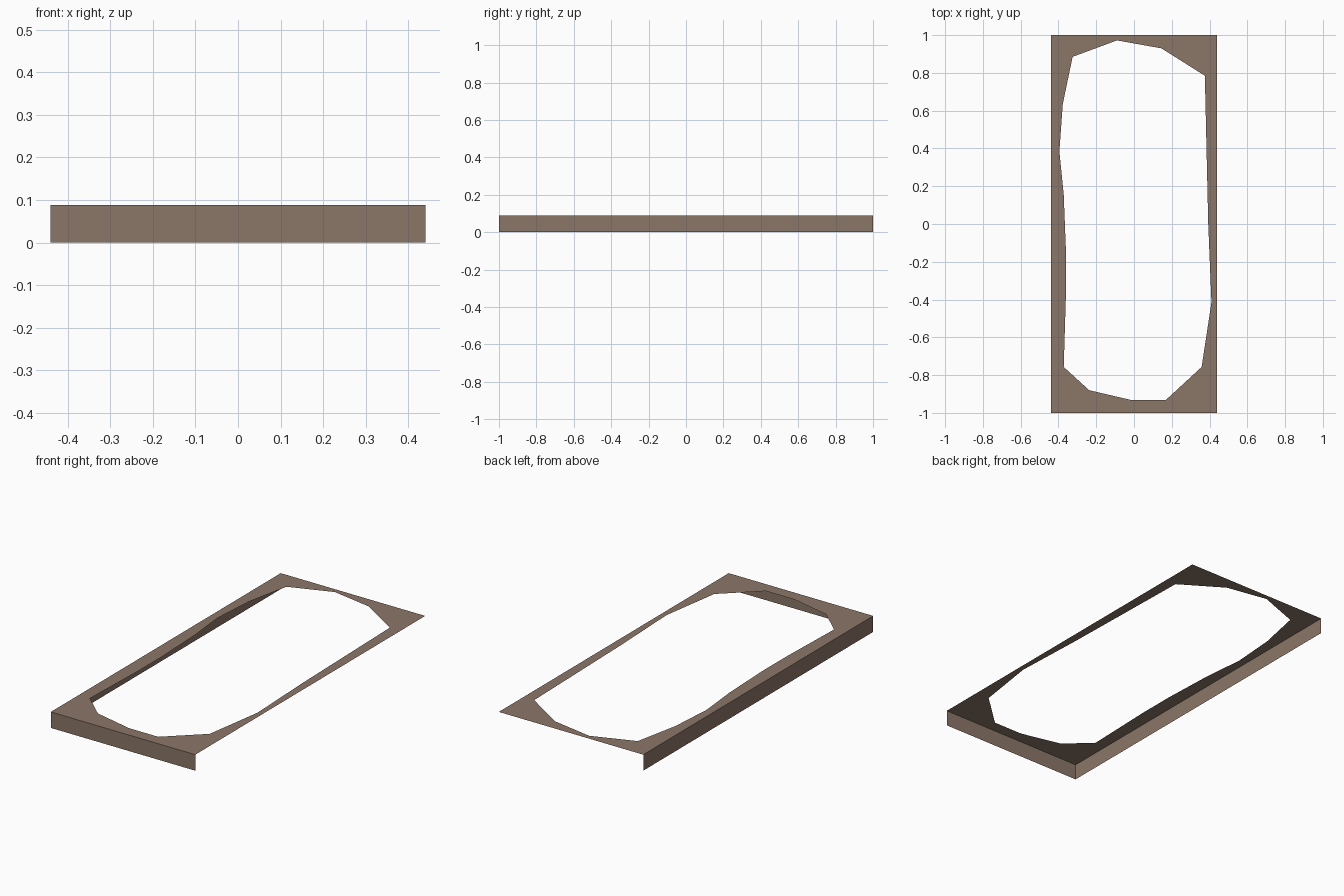
import bpy, bmesh

if "Cube" in bpy.data.objects:
    bpy.data.objects.remove(bpy.data.objects["Cube"])

W, L, H = 0.44, 1.0, 0.088   # half width, half length, height

brown = bpy.data.materials.new("dull_brown")
brown.diffuse_color = (0.258, 0.184, 0.138, 1)
brown.use_nodes = True
brown.node_tree.nodes["Principled BSDF"].inputs["Base Color"].default_value = brown.diffuse_color


def add_object(name, bm):
    mesh = bpy.data.meshes.new(name)
    bm.to_mesh(mesh)
    bm.free()
    mesh.materials.append(brown)
    bpy.context.collection.objects.link(bpy.data.objects.new(name, mesh))


def add_loop(bm, points):
    verts = [bm.verts.new((x, y, H)) for x, y in points]
    return [bm.edges.new((a, b)) for a, b in zip(verts, verts[1:] + verts[:1])]


def add_wall(name, a, b):
    # single-sided vertical sheet from the ground up to the rim
    bm = bmesh.new()
    bm.faces.new([bm.verts.new(p) for p in
                  ((*a, 0), (*b, 0), (*b, H), (*a, H))])
    add_object(name, bm)


# flat top rim with an irregular opening
outer = [(-W, -L), (W, -L), (W, L), (-W, L)]
hole = [(-0.09, 0.972), (0.145, 0.93), (0.375, 0.785), (0.393, 0.0),
        (0.41, -0.415), (0.358, -0.757), (0.167, -0.933), (-0.01, -0.933),
        (-0.237, -0.88), (-0.372, -0.757), (-0.36, -0.36), (-0.36, -0.15),
        (-0.372, 0.155), (-0.395, 0.385), (-0.377, 0.635), (-0.325, 0.885)]
bm = bmesh.new()
edges = add_loop(bm, outer) + add_loop(bm, hole)
bmesh.ops.triangle_fill(bm, edges=edges, use_beauty=True, normal=(0, 0, 1))
for f in bm.faces:
    f.normal_update()
    if f.normal.z < 0:
        f.normal_flip()
bmesh.ops.dissolve_limit(bm, angle_limit=0.01, verts=bm.verts, edges=bm.edges)
add_object("top_rim", bm)

# only the front and left sides are closed
add_wall("front_wall", (-W, -L), (W, -L))
add_wall("left_wall", (-W, L), (-W, -L))
